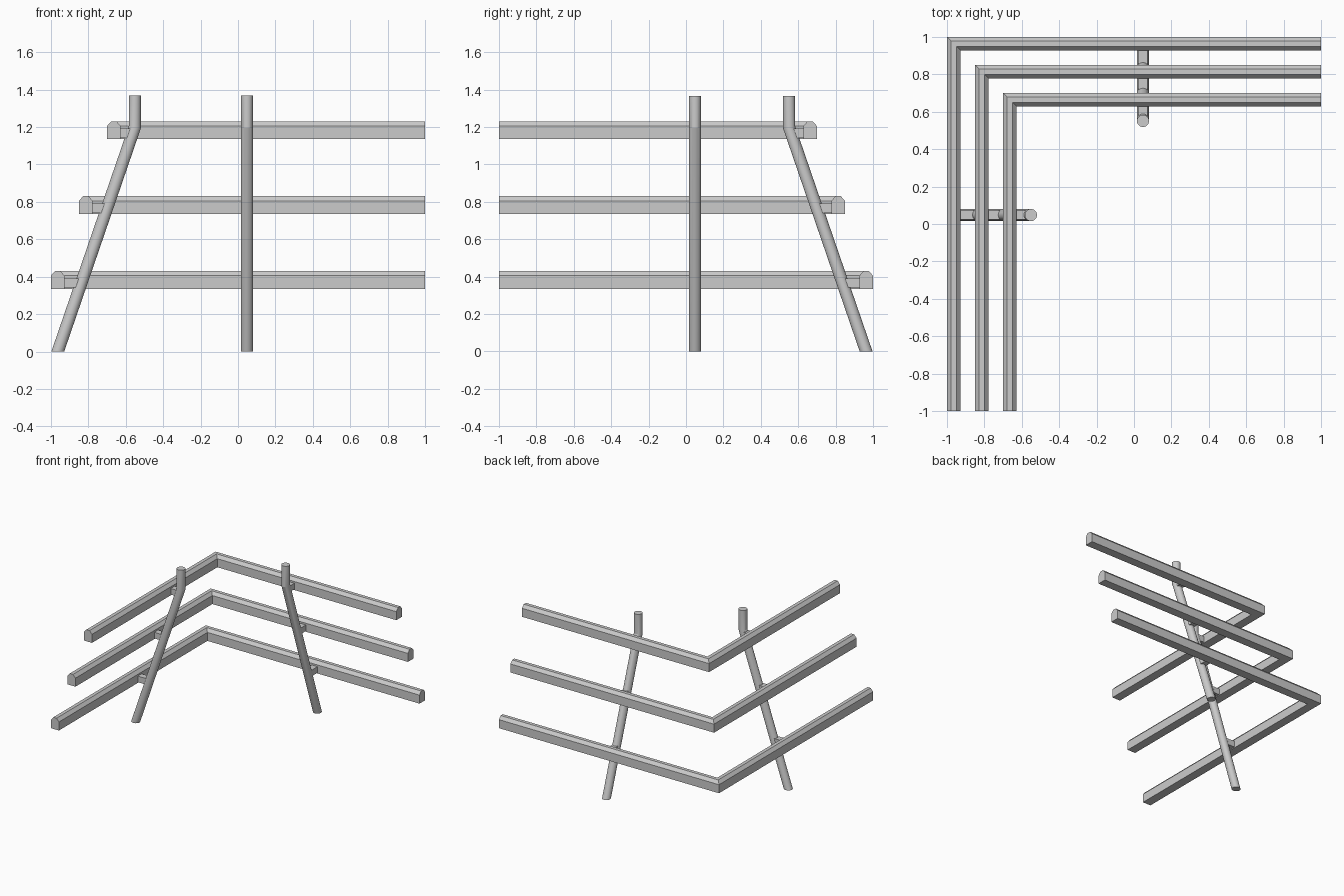
import bpy, bmesh
from math import sin, cos, pi, tan, atan2, radians, hypot

if "Cube" in bpy.data.objects:
    bpy.data.objects.remove(bpy.data.objects["Cube"])


def loft(name, rings):
    """Skin a list of equal-length vertex rings and cap both ends."""
    bm = bmesh.new()
    rows = [[bm.verts.new(p) for p in ring] for ring in rings]
    for a, b in zip(rows, rows[1:]):
        for i in range(len(a)):
            j = (i + 1) % len(a)
            bm.faces.new((a[i], a[j], b[j], b[i]))
    bm.faces.new(rows[0])
    bm.faces.new(rows[-1])
    bmesh.ops.recalc_face_normals(bm, faces=bm.faces)
    me = bpy.data.meshes.new(name)
    bm.to_mesh(me)
    bm.free()
    ob = bpy.data.objects.new(name, me)
    bpy.context.collection.objects.link(ob)
    return ob


def turn(p):
    """Quarter turn: carries the left side onto the back side."""
    return (p[1], -p[0], p[2])


# Rail section: (distance in from the outer face, height), chamfered top
W = 0.073
SECTION = [(0, 0), (W, 0), (W, 0.07), (W - 0.022, 0.095), (0.022, 0.095), (0, 0.07)]
RAILS = [(1.0, 0.335), (0.85, 0.735), (0.70, 1.135)]

# Post: leaning tube with a mitred bend into a short upright top
R, SEG, OFF = 0.0325, 32, 0.048
FOOT, TOP, BEND_Z, TOP_Z = -0.963, -0.551, 1.2, 1.367
SLOPE = (TOP - FOOT) / BEND_Z
LEAN = atan2(TOP - FOOT, BEND_Z)

# L-shaped rails, mitred at the corner
for n, (c, z) in enumerate(RAILS):
    loft(f"rail_{n + 1}", [
        [(-c + d, -1, z + h) for d, h in SECTION],
        [(-c + d, c - d, z + h) for d, h in SECTION],
        [(1, c - d, z + h) for d, h in SECTION],
    ])

circle = [(R * cos(2 * pi * i / SEG), R * sin(2 * pi * i / SEG)) for i in range(SEG)]
post = [
    [(FOOT + x / cos(LEAN), OFF + y, 0) for x, y in circle],
    [(TOP + x, OFF + y, BEND_Z - x * tan(LEAN / 2)) for x, y in circle],
    [(TOP + x, OFF + y, TOP_Z) for x, y in circle],
]

for side, move in (("left", lambda p: p), ("back", turn)):
    ob = loft(f"{side}_post", [[move(p) for p in ring] for ring in post])
    bpy.ops.object.select_all(action='DESELECT')
    ob.select_set(True)
    bpy.context.view_layer.objects.active = ob
    bpy.ops.object.shade_smooth_by_angle(angle=radians(15))

    # Short brackets joining the post to each rail
    for n, (c, z) in enumerate(RAILS):
        zc, s = z + 0.031, 0.025
        square = [(-s, -s), (s, -s), (s, s), (-s, s)]
        ends = (-c + W - 0.005, FOOT + SLOPE * zc)
        loft(f"{side}_bracket_{n + 1}",
             [[move((x, OFF + a, zc + b)) for a, b in square] for x in ends])
